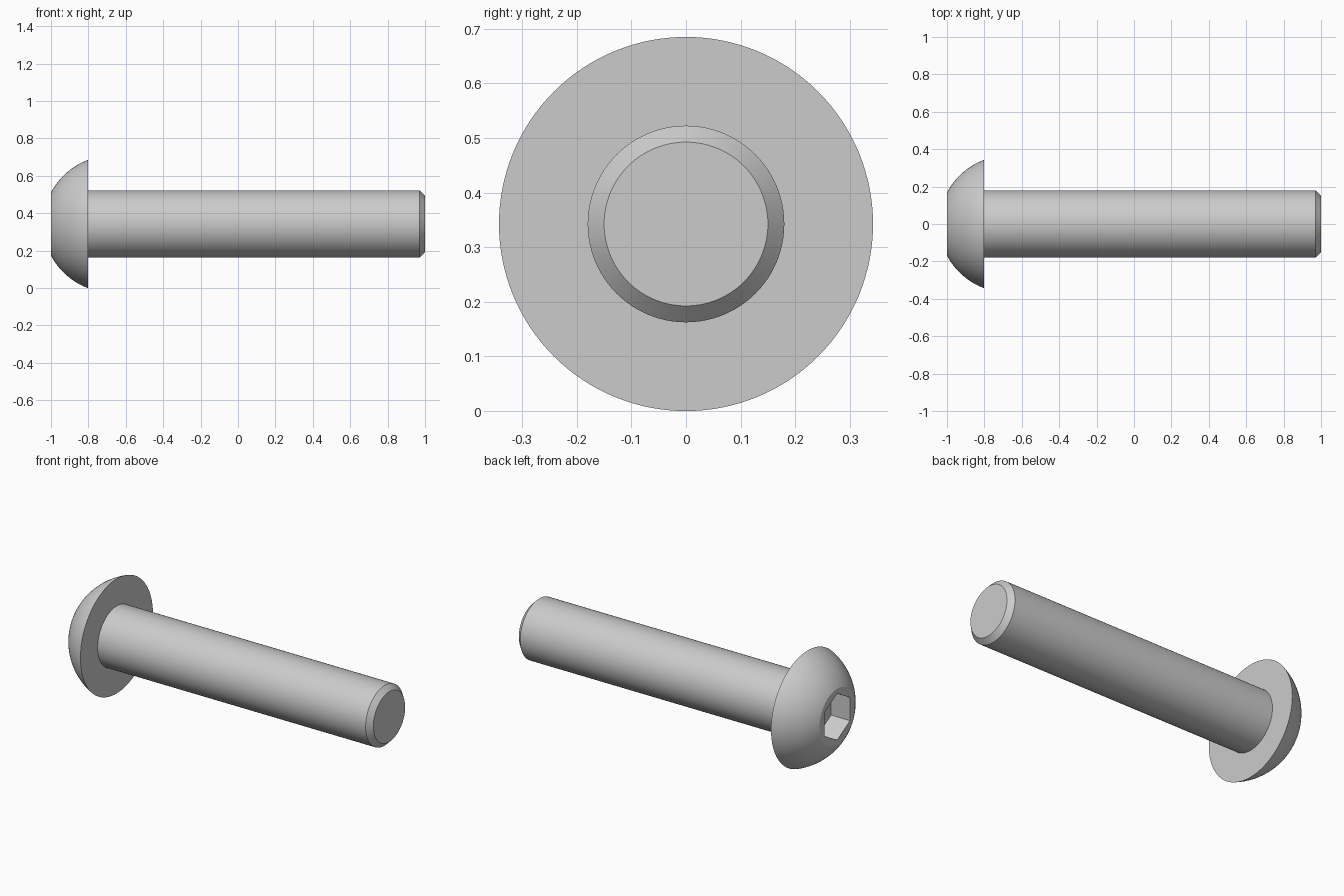
import bpy, bmesh, math
from mathutils import Matrix, Vector

if "Cube" in bpy.data.objects:
    bpy.data.objects.remove(bpy.data.objects["Cube"])

SIDES = 128
HEAD_R, HEAD_H, FLAT_R = 0.3425, 0.198, 0.168
SHANK_R, CHAMFER = 0.18, 0.03
SOCKET_FLATS, SOCKET_DEPTH = 0.24, 0.125
AXIS_Z = HEAD_R
UNDER = -1 + HEAD_H                      # x of the flat underside of the head


def lathe_x(name, profile):
    """Revolve (x, radius) points about the screw axis; end points lie on it."""
    bm = bmesh.new()
    verts = [bm.verts.new((x, 0, r)) for x, r in profile]
    edges = [bm.edges.new(pair) for pair in zip(verts, verts[1:])]
    bmesh.ops.spin(bm, geom=verts + edges, cent=(0, 0, 0), axis=(1, 0, 0),
                   angle=2 * math.pi, steps=SIDES, use_duplicate=False)
    bmesh.ops.remove_doubles(bm, verts=bm.verts, dist=1e-5)
    bmesh.ops.recalc_face_normals(bm, faces=bm.faces)
    mesh = bpy.data.meshes.new(name)
    bm.to_mesh(mesh)
    bm.free()
    obj = bpy.data.objects.new(name, mesh)
    obj.location.z = AXIS_Z
    bpy.context.collection.objects.link(obj)
    return obj


# Domed head: spherical arc centred on the axis, from front flat to rim
c = (HEAD_H**2 + FLAT_R**2 - HEAD_R**2) / (2 * HEAD_H)
R = math.hypot(HEAD_R, c)
a0, a1 = math.atan2(FLAT_R, HEAD_H - c), math.atan2(HEAD_R, -c)
STEPS = 16
dome = []
for i in range(STEPS + 1):
    a = a0 + (a1 - a0) * i / STEPS
    dome.append((UNDER - c - R * math.cos(a), R * math.sin(a)))

# Head, shank and chamfered tip in one revolved profile
screw = lathe_x("button_head_screw", [(-1, 0)] + dome + [
    (UNDER, SHANK_R), (1 - CHAMFER, SHANK_R), (1, SHANK_R - CHAMFER), (1, 0)])

# Hexagonal drive socket, corners pointing up and down
bm = bmesh.new()
hex_r = SOCKET_FLATS / math.sqrt(3)
bmesh.ops.create_cone(bm, cap_ends=True, segments=6, radius1=hex_r, radius2=hex_r,
                      depth=2 * SOCKET_DEPTH)
bmesh.ops.rotate(bm, verts=bm.verts, matrix=Matrix.Rotation(math.pi / 2, 3, 'Y'))
# turn so that a corner lies on the z axis
corner = max(bm.verts, key=lambda v: v.co.z).co
turn = -math.atan2(-corner.y, corner.z)
bmesh.ops.rotate(bm, verts=bm.verts, matrix=Matrix.Rotation(turn, 3, 'X'))
mesh = bpy.data.meshes.new("socket_cutter")
bm.to_mesh(mesh)
bm.free()
cutter = bpy.data.objects.new("socket_cutter", mesh)
cutter.location = Vector((-1, 0, AXIS_Z))
cutter.hide_render = True
bpy.context.collection.objects.link(cutter)

bpy.context.view_layer.objects.active = screw
screw.select_set(True)
cut = screw.modifiers.new("socket", 'BOOLEAN')
cut.operation, cut.solver, cut.object = 'DIFFERENCE', 'EXACT', cutter
bpy.ops.object.modifier_apply(modifier=cut.name)
bpy.data.objects.remove(cutter)

# Smooth round surfaces, crisp rims
bpy.ops.object.shade_smooth_by_angle(angle=math.radians(20))
